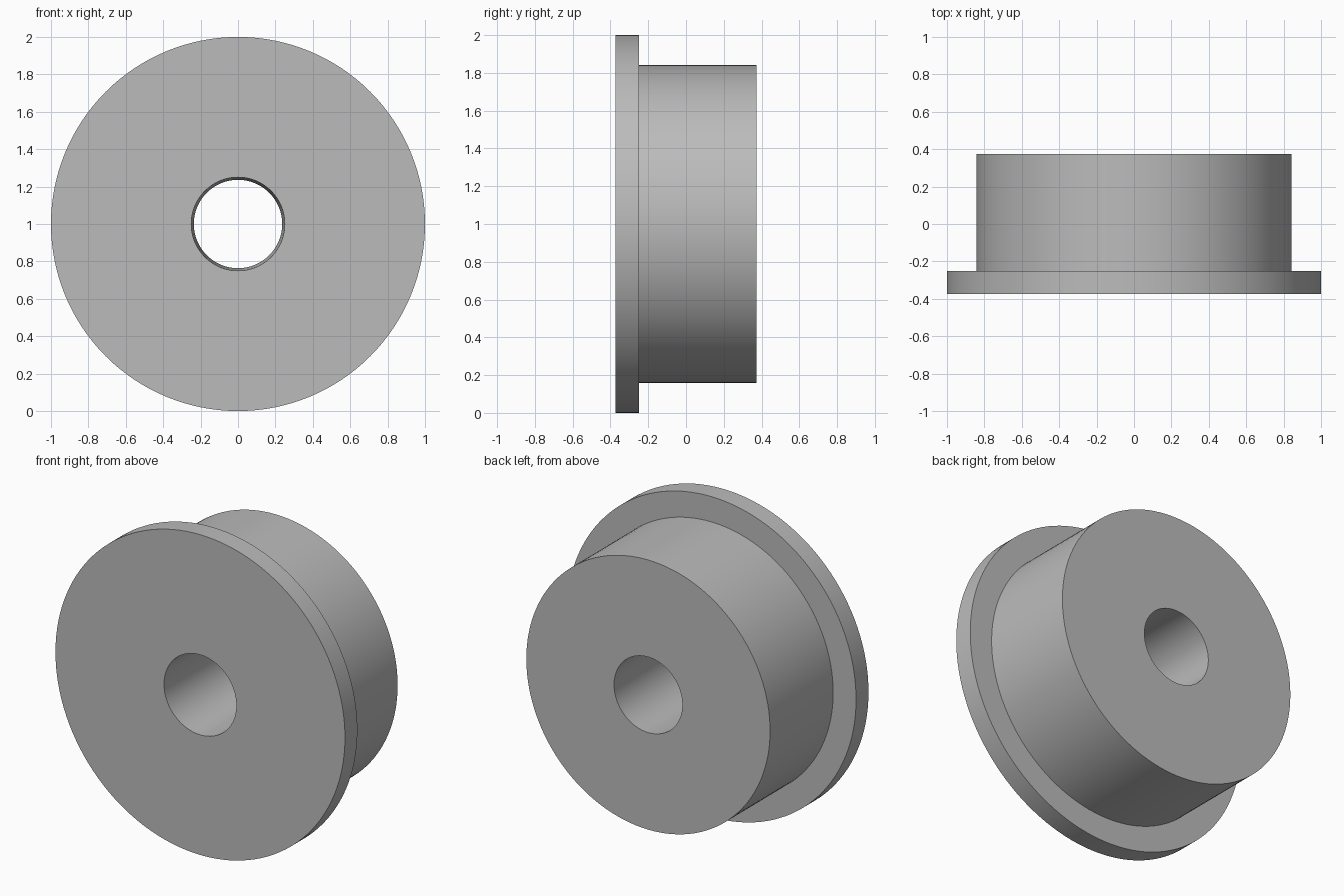
import bpy
import bmesh
import math
from mathutils import Matrix, Vector

cube = bpy.data.objects.get("Cube")
if cube:
    bpy.data.objects.remove(cube, do_unlink=True)

# Single plain grey finish
grey = bpy.data.materials.new("plain_grey")
grey.use_nodes = True
colour = (0.5, 0.5, 0.5, 1.0)
grey.diffuse_color = colour
grey.node_tree.nodes["Principled BSDF"].inputs["Base Color"].default_value = colour

FRONT, SHOULDER, BACK = -0.373, -0.25, 0.373
FLANGE_R, HUB_R = 1.0, 0.842
BORE_FRONT_R, BORE_BACK_R = 0.25, 0.236
SEGMENTS = 128


def lathe(name, profile, height):
    """Revolve a closed (radius, y) profile about a horizontal y axis."""
    bm = bmesh.new()
    verts = [bm.verts.new((r, y, 0)) for r, y in profile]
    edges = [bm.edges.new((verts[i - 1], verts[i])) for i in range(len(verts))]
    bmesh.ops.spin(bm, geom=verts + edges, cent=(0, 0, 0), axis=(0, 1, 0),
                   angle=math.tau, steps=SEGMENTS, use_merge=True)
    bmesh.ops.remove_doubles(bm, verts=bm.verts, dist=0.0001)
    bmesh.ops.recalc_face_normals(bm, faces=bm.faces)
    bmesh.ops.transform(bm, matrix=Matrix.Translation(Vector((0, 0, height))),
                        verts=bm.verts)
    mesh = bpy.data.meshes.new(name)
    bm.to_mesh(mesh)
    bm.free()
    mesh.materials.append(grey)
    obj = bpy.data.objects.new(name, mesh)
    bpy.context.collection.objects.link(obj)
    return obj


# Flanged hub with a slightly tapered bore
wheel = lathe("flanged_wheel", [
    (BORE_FRONT_R, FRONT),
    (FLANGE_R, FRONT),
    (FLANGE_R, SHOULDER),
    (HUB_R, SHOULDER),
    (HUB_R, BACK),
    (BORE_BACK_R, BACK),
], FLANGE_R)

bpy.ops.object.select_all(action="DESELECT")
wheel.select_set(True)
bpy.context.view_layer.objects.active = wheel
bpy.ops.object.shade_smooth_by_angle(angle=math.radians(30))
